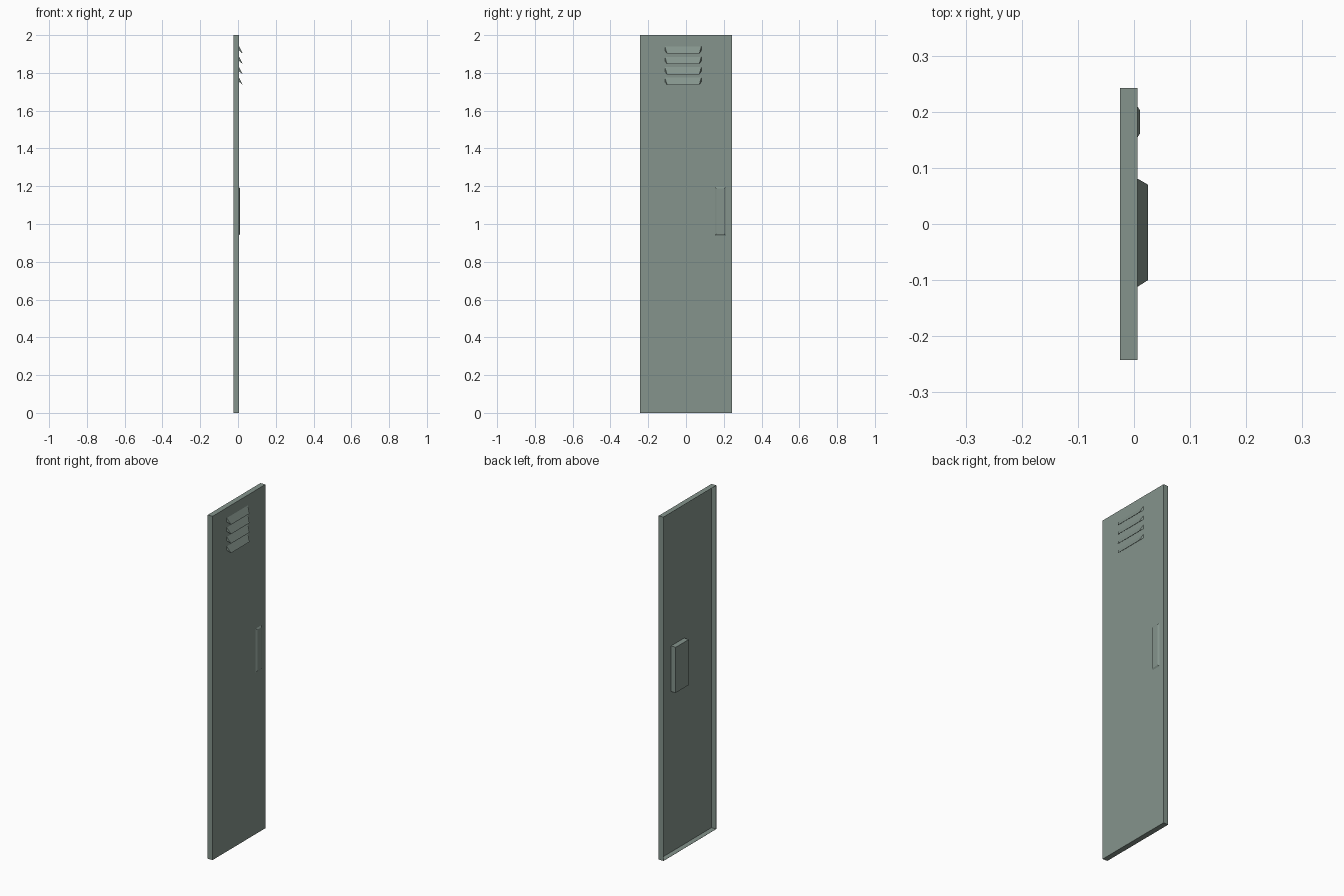
import bpy, bmesh

if "Cube" in bpy.data.objects:
    bpy.data.objects.remove(bpy.data.objects["Cube"])

# One painted-metal colour
paint = bpy.data.materials.new("grey_green_paint")
paint.diffuse_color = (0.233, 0.296, 0.263, 1)
paint.use_nodes = True
paint.node_tree.nodes["Principled BSDF"].inputs["Base Color"].default_value = paint.diffuse_color

FRONT, BACK = 0.006, -0.025   # sheet faces (door faces +x)
HALF, HEIGHT, T = 0.2425, 2.0, 0.001


def make(name, bm):
    bmesh.ops.recalc_face_normals(bm, faces=bm.faces)
    me = bpy.data.meshes.new(name)
    bm.to_mesh(me)
    bm.free()
    me.materials.append(paint)
    ob = bpy.data.objects.new(name, me)
    bpy.context.collection.objects.link(ob)
    return ob


def frustum(name, x0, x1, y0, y1, z0, z1, inset=0.0):
    """Box from x0 to x1 whose x1 end is inset on all sides."""
    bm = bmesh.new()
    rings = []
    for x, i in ((x0, 0), (x1, inset)):
        rings.append([bm.verts.new((x, y, z)) for y, z in (
            (y0 + i, z0 + i), (y1 - i, z0 + i), (y1 - i, z1 - i), (y0 + i, z1 - i))])
    a, b = rings
    bm.faces.new(a)
    bm.faces.new(b)
    for k in range(4):
        n = (k + 1) % 4
        bm.faces.new((a[k], a[n], b[n], b[k]))
    return make(name, bm)


# Door: thin tray, open at the back
bm = bmesh.new()
outer, inner = [], []
for ring, x1, i in ((outer, FRONT, 0), (inner, FRONT - T, T)):
    for x in (BACK, x1):
        ring.append([bm.verts.new((x, y, z)) for y, z in (
            (-HALF + i, i), (HALF - i, i), (HALF - i, HEIGHT - i), (-HALF + i, HEIGHT - i))])
for ring in (outer, inner):
    bm.faces.new(ring[1])
    for k in range(4):
        n = (k + 1) % 4
        bm.faces.new((ring[0][k], ring[0][n], ring[1][n], ring[1][k]))
for k in range(4):
    n = (k + 1) % 4
    bm.faces.new((outer[0][k], outer[0][n], inner[0][n], inner[0][k]))
make("door_panel", bm)

# Vent louvres: hooked fins with slanted ends
for k in range(4):
    tip = 1.902 - 0.055 * k
    bm = bmesh.new()
    ends = []
    for root_y, tip_y in ((-0.112, -0.100), (0.081, 0.070)):
        ends.append([bm.verts.new(p) for p in (
            (FRONT, root_y, tip + 0.038), (0.025, tip_y, tip), (FRONT, root_y, tip + 0.016))])
    a, b = ends
    bm.faces.new(a)
    bm.faces.new(b)
    for j in range(3):
        n = (j + 1) % 3
        bm.faces.new((a[j], a[n], b[n], b[j]))
    make(f"vent_louvre_{k + 1}", bm)

# Shallow raised handle plate and the lock box behind it
frustum("handle_plate", FRONT, 0.011, 0.154, 0.21, 0.94, 1.195, 0.008)
frustum("lock_box", FRONT - T, BACK, 0.01, 0.13, 0.935, 1.2)
